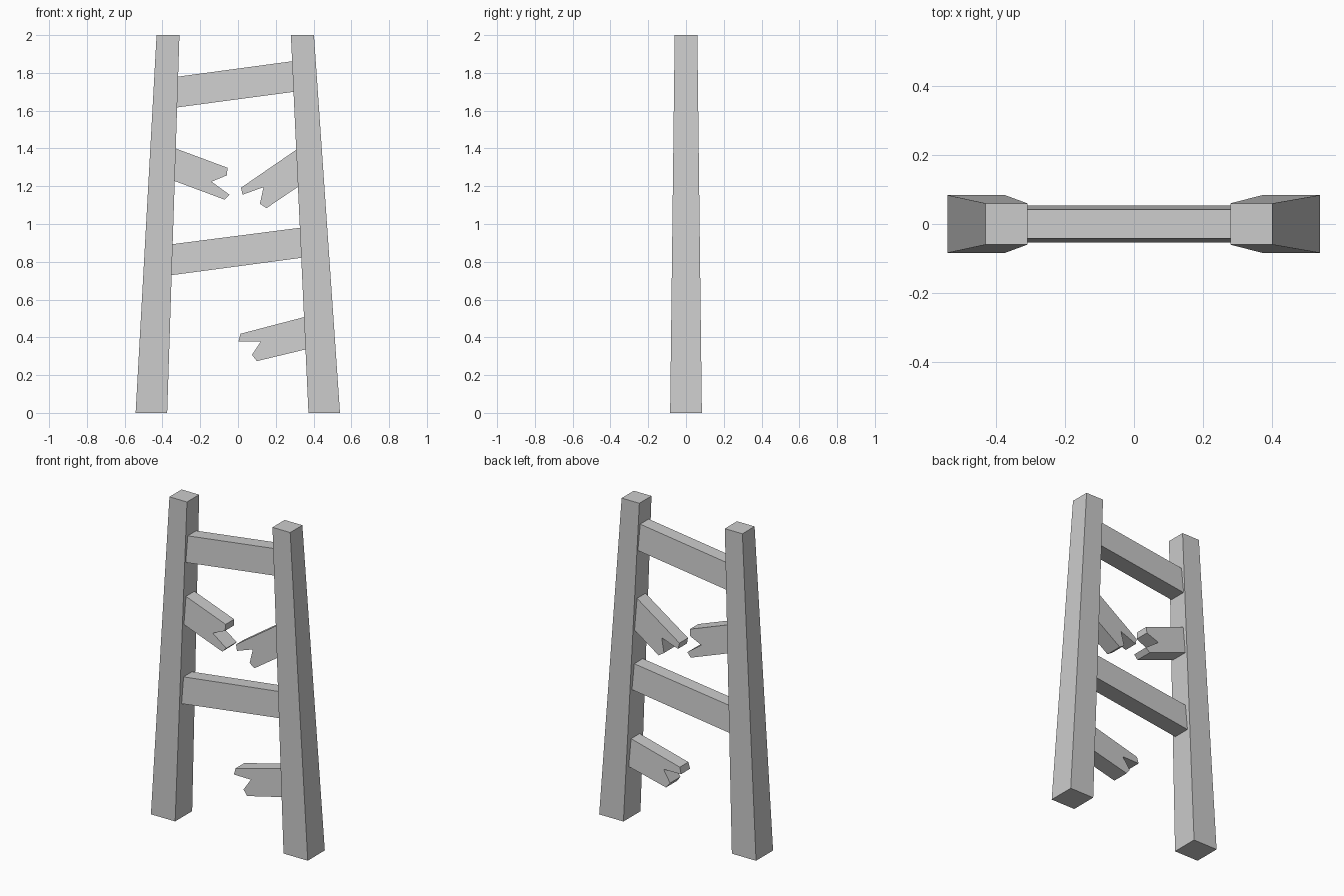
import bpy, bmesh
from mathutils import Vector

if "Cube" in bpy.data.objects:
    bpy.data.objects.remove(bpy.data.objects["Cube"])


def line_distance(p, a, b):
    p, a, b = Vector(p), Vector(a), Vector(b)
    return abs((b - a).normalized().cross(p - a))


def plank(name, profile, half_top, half_bottom):
    """Extrude an xz profile along y, thickening from its top edge to its bottom edge.
    The top edge is the first two points, the bottom edge the last two."""
    bm = bmesh.new()
    front, back = [], []
    for p in profile:
        up = line_distance(p, profile[0], profile[1])
        down = line_distance(p, profile[-1], profile[-2])
        half = half_top + (half_bottom - half_top) * up / (up + down)
        front.append(bm.verts.new((p[0], -half, p[1])))
        back.append(bm.verts.new((p[0], half, p[1])))
    bm.faces.new(front)
    bm.faces.new(back[::-1])
    n = len(profile)
    for i in range(n):
        j = (i + 1) % n
        bm.faces.new((front[j], front[i], back[i], back[j]))
    bmesh.ops.recalc_face_normals(bm, faces=bm.faces)
    mesh = bpy.data.meshes.new(name)
    bm.to_mesh(mesh)
    bm.free()
    obj = bpy.data.objects.new(name, mesh)
    bpy.context.collection.objects.link(obj)
    return obj


# Tapered, leaning side posts
posts = {
    "left_post": [(-0.431, 2), (-0.31, 2), (-0.375, 0), (-0.542, 0)],
    "right_post": [(0.28, 2), (0.402, 2), (0.54, 0), (0.373, 0)],
}
for name, profile in posts.items():
    plank(name, profile, 0.06, 0.084)

# Whole and snapped rungs, thinner along the top
rungs = {
    "top_rung": [(-0.319, 1.78), (0.29, 1.862), (0.297, 1.70), (-0.324, 1.617)],
    "lower_rung": [(-0.348, 0.893), (0.328, 0.98), (0.336, 0.821), (-0.353, 0.729)],
    "broken_rung_left": [(-0.331, 1.40), (-0.056, 1.298), (-0.058, 1.258), (-0.14, 1.224),
                         (-0.045, 1.155), (-0.071, 1.129), (-0.337, 1.228)],
    "broken_rung_right": [(0.31, 1.394), (0.016, 1.192), (0.024, 1.155), (0.135, 1.195),
                          (0.116, 1.107), (0.151, 1.084), (0.319, 1.198)],
    "broken_rung_bottom": [(0.35, 0.507), (0.013, 0.419), (0.003, 0.379), (0.122, 0.379),
                           (0.074, 0.307), (0.10, 0.274), (0.358, 0.336)],
}
for name, profile in rungs.items():
    plank(name, profile, 0.042, 0.054)
